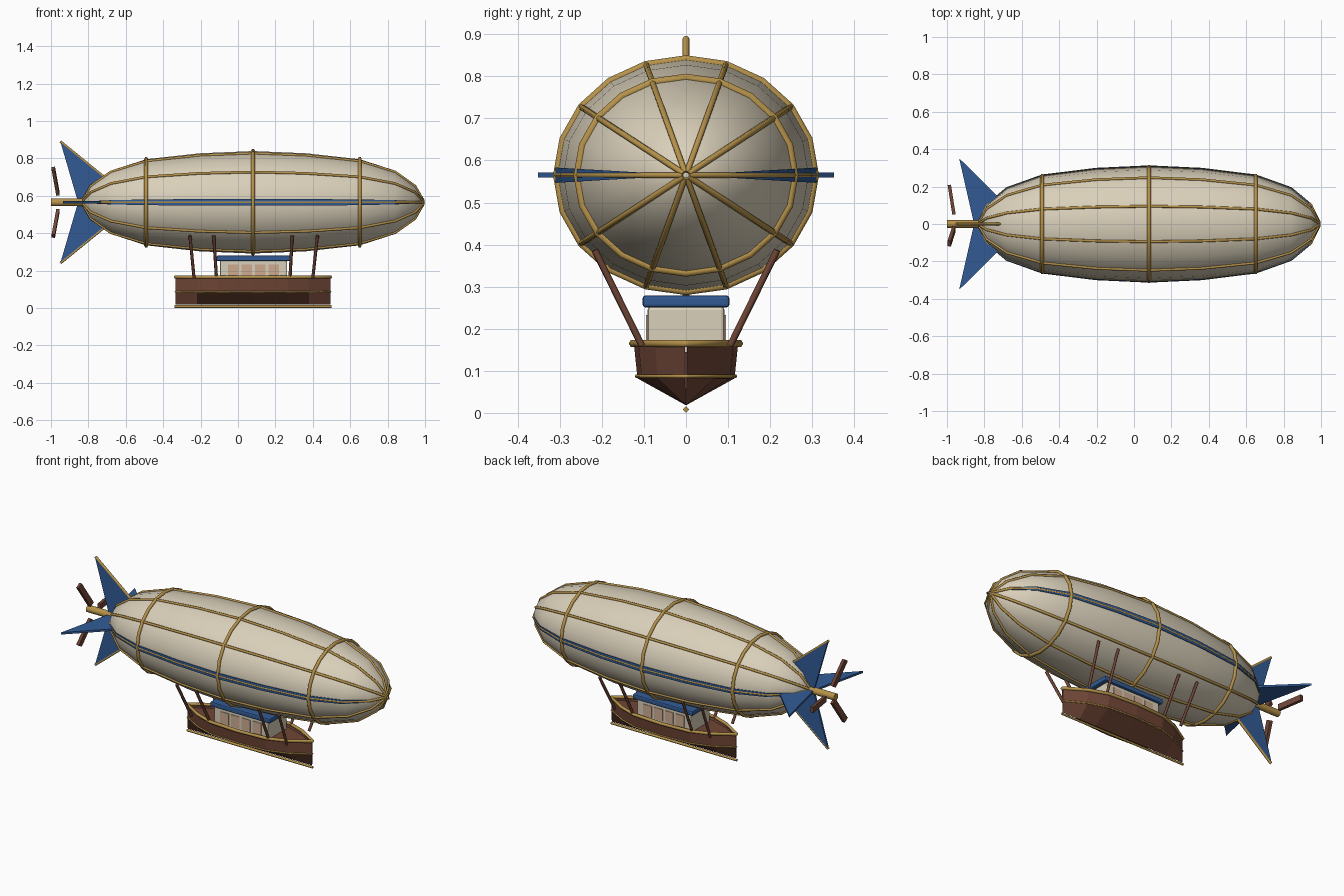
import bpy, bmesh, math
from mathutils import Vector, Matrix

if "Cube" in bpy.data.objects:
    bpy.data.objects.remove(bpy.data.objects["Cube"])


def material(name, rgb):
    m = bpy.data.materials.new(name)
    m.diffuse_color = (*rgb, 1)
    m.use_nodes = True
    m.node_tree.nodes["Principled BSDF"].inputs["Base Color"].default_value = m.diffuse_color
    return m


CREAM = material("cream canvas", (0.70, 0.63, 0.49))
GOLD = material("brass", (0.47, 0.29, 0.07))
BLUE = material("blue", (0.032, 0.105, 0.30))
WOOD = material("red brown wood", (0.165, 0.062, 0.038))
TAN = material("tan window", (0.62, 0.41, 0.28))


def mesh_object(name, verts, faces, mat, smooth=False):
    me = bpy.data.meshes.new(name)
    me.from_pydata([tuple(v) for v in verts], [], faces)
    bm = bmesh.new()
    bm.from_mesh(me)
    bmesh.ops.recalc_face_normals(bm, faces=bm.faces)
    bm.to_mesh(me)
    bm.free()
    me.materials.append(mat)
    ob = bpy.data.objects.new(name, me)
    bpy.context.collection.objects.link(ob)
    if smooth:
        bpy.ops.object.select_all(action='DESELECT')
        ob.select_set(True)
        bpy.context.view_layer.objects.active = ob
        bpy.ops.object.shade_smooth_by_angle(angle=math.radians(35))
    return ob


def tube(name, pts, r, mat, closed=False, res=1):
    """Polyline swept with a round section, turned into a mesh."""
    cu = bpy.data.curves.new(name, 'CURVE')
    cu.dimensions = '3D'
    cu.bevel_depth, cu.bevel_resolution, cu.use_fill_caps = r, res, True
    sp = cu.splines.new('POLY')
    sp.points.add(len(pts) - 1)
    for p, co in zip(sp.points, pts):
        p.co = (*co, 1)
    sp.use_cyclic_u = closed
    tmp = bpy.data.objects.new(name + "_path", cu)
    bpy.context.collection.objects.link(tmp)
    me = bpy.data.meshes.new_from_object(tmp.evaluated_get(bpy.context.evaluated_depsgraph_get()))
    bpy.data.objects.remove(tmp)
    me.name = name
    me.materials.clear()
    me.materials.append(mat)
    ob = bpy.data.objects.new(name, me)
    bpy.context.collection.objects.link(ob)
    return ob


def box(name, center, size, mat, bevel=0, rot=None):
    bm = bmesh.new()
    bmesh.ops.create_cube(bm, size=1, matrix=Matrix.Diagonal((*size, 1)))
    if bevel:
        bmesh.ops.bevel(bm, geom=bm.edges[:], offset=bevel, segments=2, profile=0.5, affect='EDGES')
    bm.transform(Matrix.Translation(center) @ (rot or Matrix()))
    me = bpy.data.meshes.new(name)
    bm.to_mesh(me)
    bm.free()
    me.materials.append(mat)
    ob = bpy.data.objects.new(name, me)
    bpy.context.collection.objects.link(ob)
    return ob


# Envelope: elliptical section, stepped length profile
CX, CZ, HALF, RY, RZ = 0.08, 0.565, 0.912, 0.305, 0.274
half = [(0.31, 0.957), (0.626, 0.84), (0.832, 0.62), (0.949, 0.33), (1.0, 0.02)]
profile = [(-t, r) for t, r in reversed(half)] + [(0, 1)] + half
N = 20


def hull_point(t, r, a, lift=0.0):
    return Vector((CX + HALF * t, (RY * r + lift) * math.cos(a), CZ + (RZ * r + lift) * math.sin(a)))


verts = [hull_point(t, r, 2 * math.pi * i / N) for t, r in profile for i in range(N)]
faces = [(k * N + i, k * N + (i + 1) % N, (k + 1) * N + (i + 1) % N, (k + 1) * N + i)
         for k in range(len(profile) - 1) for i in range(N)]
last = (len(profile) - 1) * N
faces += [tuple(range(N)), tuple(range(last, last + N))]
mesh_object("envelope", verts, faces, CREAM, True)

# Brass lengthwise ribs and hoops
for i in range(10):
    a = 2 * math.pi * i / 10
    tube(f"rib_{i}", [hull_point(t, r, a, 0.001) for t, r in profile], 0.0075, GOLD)
for t, r in ((-0.626, 0.84), (0, 1), (0.626, 0.84)):
    tube("hoop", [hull_point(t, r, 2 * math.pi * i / N, 0.002) for i in range(N)], 0.0105, GOLD, True)

# Blue side stripes
for base in (0, math.pi):
    pts, fs = [], []
    for t, r in profile[1:-1]:
        pts += [hull_point(t, r, base + d, 0.004) for d in (-0.065, 0, 0.065)]
    for k in range(len(profile) - 3):
        for j in (0, 1):
            fs.append((3 * k + j, 3 * k + j + 1, 3 * k + j + 4, 3 * k + j + 3))
    ob = mesh_object("side_stripe", pts, fs, BLUE)
    ob.modifiers.new("thickness", 'SOLIDIFY').thickness = 0.004
    ob.modifiers["thickness"].offset = 0

# Tail fins: flat plates around the axis, brass leading edge on upright pair
for i in range(4):
    upright = i % 2 == 1
    span = 0.325 if upright else 0.352
    tip_x = -0.95 if upright else -0.935
    out = Vector((0, round(math.cos(i * math.pi / 2)), round(math.sin(i * math.pi / 2))))
    side = Vector((0, -out.z, out.y)) * 0.006
    outline = [(tip_x, span), (-0.71, 0.13), (-0.62, 0.06), (-0.62, 0.0), (-0.855, 0.0)]
    flat = [Vector((x, 0, CZ)) + out * s for x, s in outline]
    n = len(flat)
    mesh_object("tail_fin", [p - side for p in flat] + [p + side for p in flat],
                [tuple(range(n)), tuple(range(n, 2 * n))] +
                [(k, (k + 1) % n, n + (k + 1) % n, n + k) for k in range(n)], BLUE)
    if upright:
        tube("fin_edge", flat[:2], 0.008, GOLD)

# Propeller shaft and three blades leaning back
tube("propeller_shaft", [(-1.0, 0, CZ), (-0.78, 0, CZ)], 0.021, GOLD, res=3)
for i in range(3):
    spin = Matrix.Rotation(2 * math.pi * i / 3, 4, 'X')
    c = spin @ Vector((-0.975, 0.13, 0))
    box("propeller_blade", c + Vector((0, 0, CZ)), (0.018, 0.16, 0.034), WOOD,
        rot=spin @ Matrix.Rotation(math.radians(9), 4, 'Z'))

# Boat gondola: double ended, V bottom
plan = [(-1, 0.003), (-0.72, 0.073), (-0.45, 0.113), (0, 0.124), (0.45, 0.113), (0.72, 0.073), (1, 0.003)]
LEN = 0.415


def section(t, w):
    x = CX + LEN * t
    return [(x, -w, 0.165), (x, -w * 0.93, 0.082), (x, 0, 0.018), (x, w * 0.93, 0.082), (x, w, 0.165),
            (x, w * 0.93, 0.145), (x, -w * 0.93, 0.145)]


verts = [p for t, w in plan for p in section(t, w)]
S = 7
faces = [(k * S + j, k * S + (j + 1) % S, (k + 1) * S + (j + 1) % S, (k + 1) * S + j)
         for k in range(len(plan) - 1) for j in range(S)]
faces += [tuple(range(S)), tuple(range((len(plan) - 1) * S, len(plan) * S))]
mesh_object("gondola_hull", verts, faces, WOOD)


def around(scale, z):
    near = [(CX + LEN * t, -w * scale, z) for t, w in plan]
    return near + [(x, -y, z) for x, y, z in reversed(near)]


tube("gondola_rail", around(1.02, 0.165), 0.0095, GOLD, True)
tube("gondola_band", around(0.94, 0.087), 0.005, GOLD, True)
tube("keel", [(CX - LEN - 0.005, 0, 0.008), (CX + LEN + 0.005, 0, 0.008)], 0.008, GOLD, res=0)

# Cabin with roof and window panes
box("cabin", (0.083, 0, 0.195), (0.36, 0.182, 0.116), CREAM, 0.008)
box("cabin_roof", (0.085, 0, 0.265), (0.40, 0.206, 0.029), BLUE, 0.007)
for s in (-1, 1):
    for i in range(4):
        box("cabin_window", (-0.025 + 0.072 * i, s * 0.0915, 0.198), (0.056, 0.006, 0.07), TAN)

# Slanting struts up to the envelope
for s in (-1, 1):
    for low, high in ((-0.235, -0.257), (-0.115, -0.13), (0.278, 0.29), (0.40, 0.425)):
        y = 0.105
        tube("strut", [(low, s * y, 0.16), (high, s * 0.217, 0.387)], 0.0085, WOOD)
